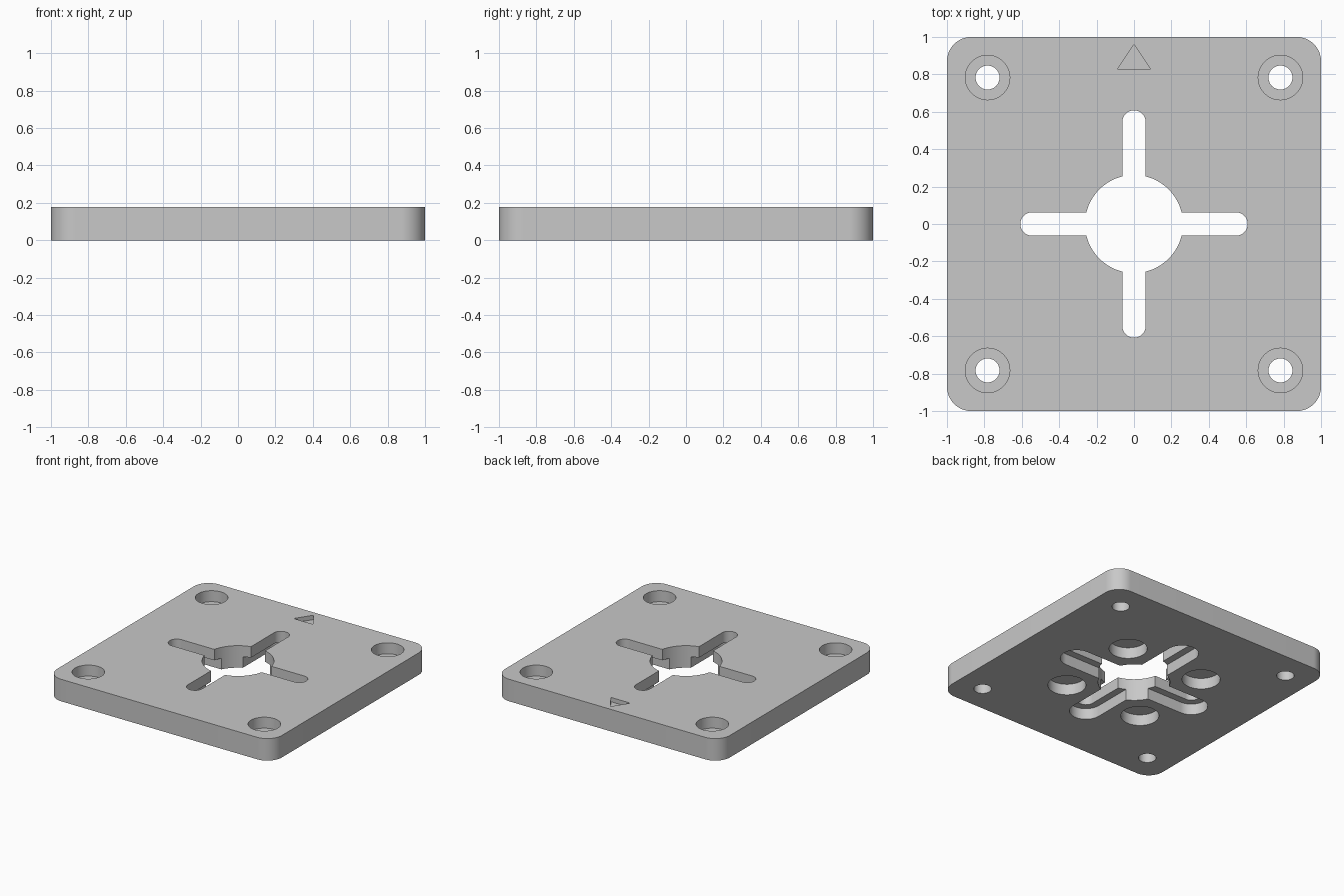
import bpy
import bmesh
from math import cos, sin, pi, radians

default_cube = bpy.data.objects.get("Cube")
if default_cube:
    bpy.data.objects.remove(default_cube, do_unlink=True)

THICK = 0.177      # plate thickness
HALF = THICK / 2   # depth of every recess
OVER = 0.05        # how far cutters pass the surface

grey = bpy.data.materials.new("plain grey")
grey.use_nodes = True
colour = (0.58, 0.58, 0.58, 1)
grey.diffuse_color = colour
grey.node_tree.nodes["Principled BSDF"].inputs["Base Color"].default_value = colour


def rounded(half_x, half_y, radius, cx=0, cy=0, steps=16):
    """Outline of a rounded rectangle; also gives circles and slots."""
    points = []
    for corner, (sx, sy) in enumerate([(1, 1), (-1, 1), (-1, -1), (1, -1)]):
        for i in range(steps + 1):
            a = (corner + i / steps) * pi / 2
            p = (cx + sx * (half_x - radius) + radius * cos(a),
                 cy + sy * (half_y - radius) + radius * sin(a))
            if not points or max(abs(p[0] - points[-1][0]), abs(p[1] - points[-1][1])) > 1e-5:
                points.append(p)
    if max(abs(points[0][0] - points[-1][0]), abs(points[0][1] - points[-1][1])) < 1e-5:
        points.pop()
    return points


def prism(name, outline, z0, z1):
    """Extrude a flat outline from z0 up to z1."""
    bm = bmesh.new()
    base = bm.faces.new([bm.verts.new((x, y, z0)) for x, y in outline])
    top = bmesh.ops.extrude_face_region(bm, geom=[base])["geom"]
    bmesh.ops.translate(bm, vec=(0, 0, z1 - z0),
                        verts=[v for v in top if isinstance(v, bmesh.types.BMVert)])
    bmesh.ops.recalc_face_normals(bm, faces=bm.faces)
    mesh = bpy.data.meshes.new(name)
    bm.to_mesh(mesh)
    bm.free()
    mesh.materials.append(grey)
    obj = bpy.data.objects.new(name, mesh)
    bpy.context.collection.objects.link(obj)
    return obj


plate = prism("mounting_plate", rounded(1, 1, 0.13), 0, THICK)
bpy.ops.object.select_all(action="DESELECT")
plate.select_set(True)
bpy.context.view_layer.objects.active = plate


def cut(name, outline, z0, z1):
    """Subtract a prism from the plate and discard the cutter."""
    cutter = prism(name, outline, z0, z1)
    cutter.hide_render = True
    mod = plate.modifiers.new(name, "BOOLEAN")
    mod.operation = "DIFFERENCE"
    mod.solver = "EXACT"
    mod.object = cutter
    bpy.ops.object.modifier_apply(modifier=mod.name)
    bpy.data.objects.remove(cutter, do_unlink=True)


def circle(radius, cx=0, cy=0):
    return rounded(radius, radius, radius, cx, cy)


BELOW, ABOVE = -OVER, THICK + OVER

# Central bore
cut("centre_bore", circle(0.262), BELOW, ABOVE)

# Crossed slots, with a wider step on the underside
for narrow, z_top in ((0.0625, ABOVE), (0.12, HALF)):
    reach = 0.545 + narrow
    cut("slot_across", rounded(reach, narrow, narrow), BELOW, z_top)
    cut("slot_along", rounded(narrow, reach, narrow), BELOW, z_top)

for sx in (-1, 1):
    for sy in (-1, 1):
        # Counterbored corner screw holes
        x, y = sx * 0.783, sy * 0.783
        cut("screw_hole", circle(0.064, x, y), BELOW, ABOVE)
        cut("counterbore", circle(0.119, x, y), HALF, ABOVE)
        # Blind pockets in the underside
        cut("blind_pocket", circle(0.139, sx * 0.347, sy * 0.347), BELOW, HALF)

# Engraved direction arrow
cut("arrow_mark", [(-0.087, 0.83), (0.087, 0.83), (0, 0.96)], THICK - 0.035, ABOVE)

bpy.ops.object.shade_smooth_by_angle(angle=radians(30))
